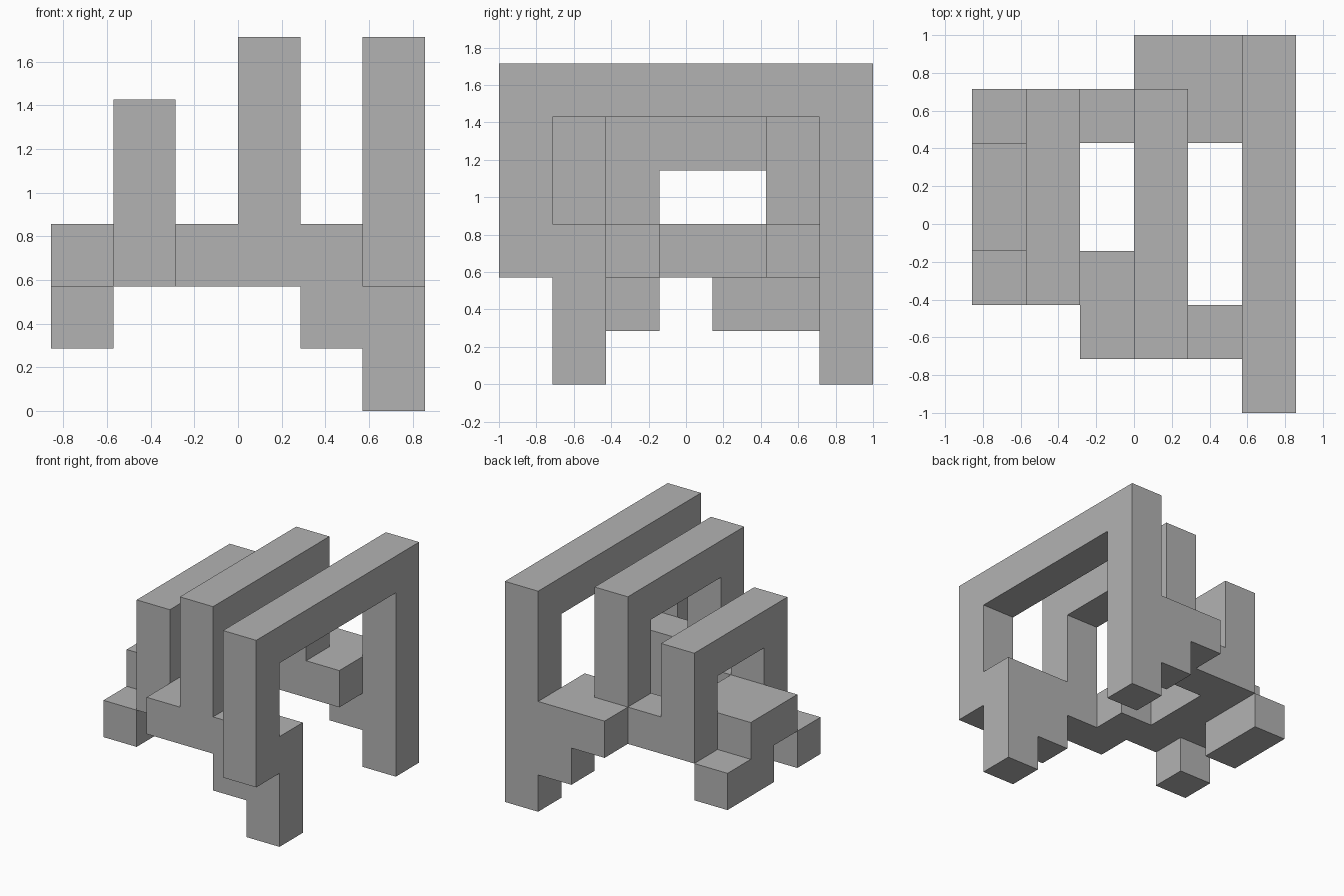
import bpy
import bmesh
import math
from itertools import product
from mathutils import Vector

cube = bpy.data.objects.get("Cube")
if cube:
    bpy.data.objects.remove(cube, do_unlink=True)

UNIT = 2 / 7                        # one block
ORIGIN = Vector((-3, -3.5, 0))      # block grid corner, in blocks

gray = bpy.data.materials.new("plain gray")
gray.use_nodes = True
color = (0.45, 0.45, 0.45, 1)
gray.diffuse_color = color
gray.node_tree.nodes["Principled BSDF"].inputs["Base Color"].default_value = color


def bar(x, y, z):
    """Blocks filling inclusive ranges; a plain number means one block."""
    spans = [r if isinstance(r, tuple) else (r, r) for r in (x, y, z)]
    return set(product(*(range(a, b + 1) for a, b in spans)))


def arch(x, front, back, base, top):
    """Two legs joined by a beam along the top."""
    return (bar(x, front, (base, top)) | bar(x, back, (base, top))
            | bar(x, (front, back), top))


parts = {
    # large arch: the front leg stops short and steps back to a foot
    "large_arch": arch(5, 0, 6, 2, 5) | bar(5, 6, (0, 1)),
    "large_arch_front_foot": bar(5, 1, (0, 2)),
    "middle_arch": arch(3, 1, 5, 2, 5),
    "small_arch": arch(1, 2, 5, 2, 4) | bar(1, (3, 4), 2),
    # links between the arches
    "front_link": bar(4, 1, (1, 2)),
    "back_link": bar((3, 4), 6, 2) | bar(4, 5, 2) | bar(4, 6, 1),
    "inner_front_link": bar(2, (1, 2), 2),
    "inner_back_link": bar(2, 5, 2),
    # stepped blocks on the outer side
    "side_block": bar(0, (3, 4), 2),
    "side_back_foot": bar(0, (4, 5), 1),
    "side_front_foot": bar(0, 2, 1),
}
solid = set().union(*parts.values())


def build(name, cells):
    """Make the outer skin of a part, leaving out faces buried in neighbours."""
    bm = bmesh.new()
    for cell in sorted(cells):
        for axis, side in product(range(3), (-1, 1)):
            step = [0, 0, 0]
            step[axis] = side
            if tuple(c + s for c, s in zip(cell, step)) in solid:
                continue
            normal = Vector(step)
            u = Vector((0, 0, 0))
            u[(axis + 1) % 3] = 1
            v = normal.cross(u)
            middle = Vector(cell) + Vector((0.5, 0.5, 0.5)) + normal / 2
            corners = [middle + (a * u + b * v) / 2
                       for a, b in ((-1, -1), (1, -1), (1, 1), (-1, 1))]
            bm.faces.new([bm.verts.new((p + ORIGIN) * UNIT) for p in corners])
    bmesh.ops.remove_doubles(bm, verts=bm.verts[:], dist=UNIT / 100)
    bmesh.ops.dissolve_limit(bm, angle_limit=math.radians(1),
                             verts=bm.verts[:], edges=bm.edges[:])
    mesh = bpy.data.meshes.new(name)
    bm.to_mesh(mesh)
    bm.free()
    mesh.materials.append(gray)
    bpy.context.collection.objects.link(bpy.data.objects.new(name, mesh))


for part_name, part_cells in parts.items():
    build(part_name, part_cells)
